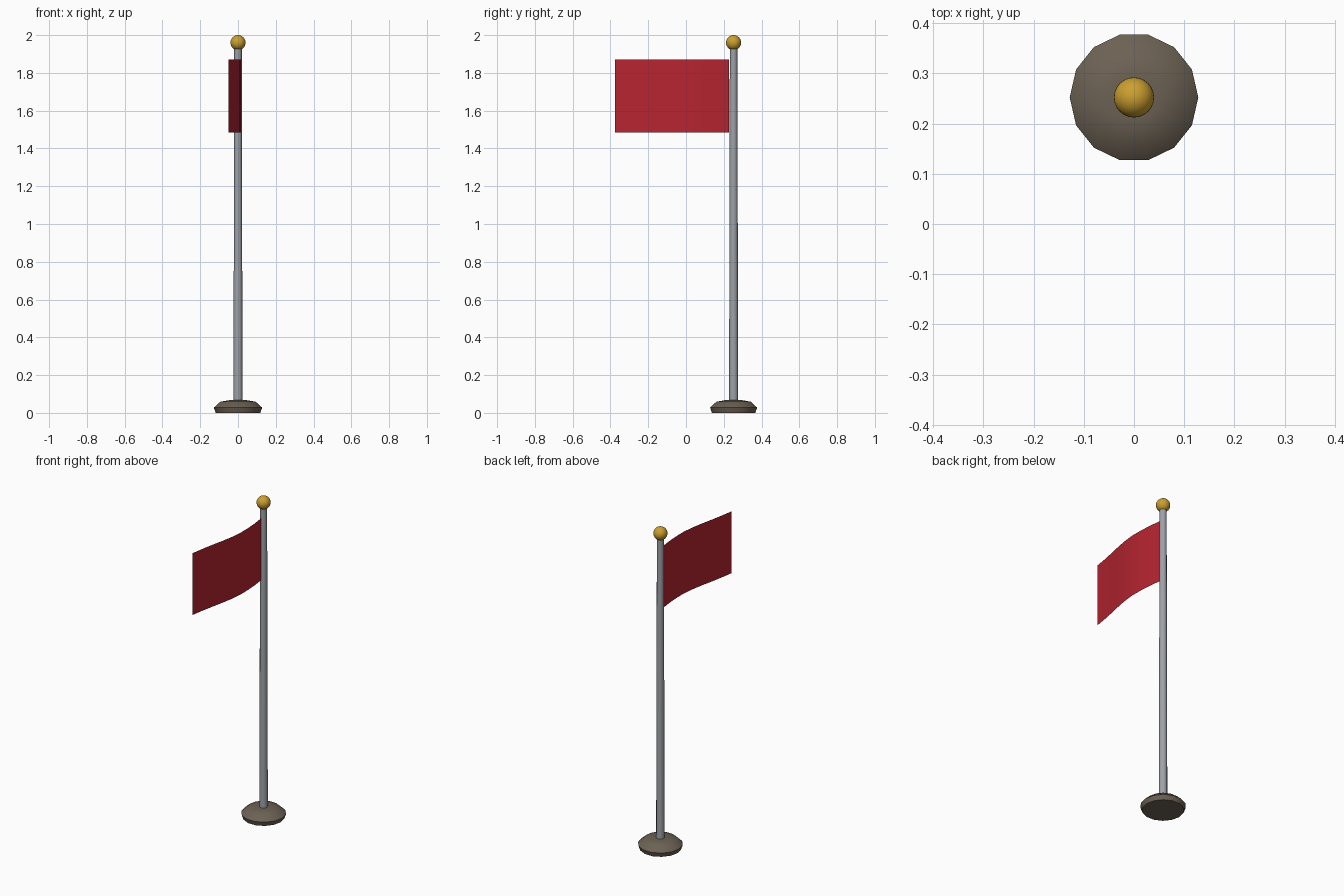
import bpy, bmesh, math

if "Cube" in bpy.data.objects:
    bpy.data.objects.remove(bpy.data.objects["Cube"])

POLE_Y = 0.252


def material(name, rgb):
    m = bpy.data.materials.new(name)
    m.diffuse_color = (*rgb, 1)
    m.use_nodes = True
    m.node_tree.nodes["Principled BSDF"].inputs["Base Color"].default_value = m.diffuse_color
    return m


STEEL = material("grey steel", (0.34, 0.365, 0.39))
STONE = material("brown stone", (0.15, 0.12, 0.088))
GOLD = material("gold", (0.60, 0.35, 0.03))
RED = material("red cloth", (0.47, 0.018, 0.03))


def finish(name, bm, mat, angle):
    me = bpy.data.meshes.new(name)
    bm.to_mesh(me)
    bm.free()
    me.materials.append(mat)
    ob = bpy.data.objects.new(name, me)
    bpy.context.collection.objects.link(ob)
    bpy.ops.object.select_all(action='DESELECT')
    ob.select_set(True)
    bpy.context.view_layer.objects.active = ob
    bpy.ops.object.shade_smooth_by_angle(angle=math.radians(angle))
    return ob


def lathe(name, profile, sides, mat, angle=50):
    """Closed solid of revolution from (radius, z) points, bottom to top."""
    bm = bmesh.new()
    rings = []
    for r, z in profile:
        rings.append([bm.verts.new((r * math.cos(2 * math.pi * i / sides),
                                    POLE_Y + r * math.sin(2 * math.pi * i / sides), z))
                      for i in range(sides)])
    for a, b in zip(rings, rings[1:]):
        for i in range(sides):
            j = (i + 1) % sides
            bm.faces.new((a[i], a[j], b[j], b[i]))
    bm.faces.new(rings[0][::-1])
    bm.faces.new(rings[-1])
    return finish(name, bm, mat, angle)


# Rounded stone foot
lathe("base", [(0.118, 0), (0.128, 0.028), (0.0935, 0.059), (0.048, 0.067)], 14, STONE)

# Slightly tapered pole
lathe("pole", [(0.024, 0.03), (0.020, 1.95)], 12, STEEL)

# Ball on top
bm = bmesh.new()
bmesh.ops.create_uvsphere(bm, u_segments=24, v_segments=16, radius=0.04)
bmesh.ops.translate(bm, verts=bm.verts, vec=(0, POLE_Y, 1.96))
finish("finial", bm, GOLD, 60)

# Thin waving cloth sheet, bowed to one side near the pole and the other at the tip
wave = [0, 0.0095, 0.0145, 0.015, 0.007, -0.007, -0.023, -0.038, -0.05]
bm = bmesh.new()
columns = []
for i, x in enumerate(wave):
    y = 0.228 - 0.604 * i / (len(wave) - 1)
    columns.append([bm.verts.new((x, y, z)) for z in (1.485, 1.87)])
for a, b in zip(columns, columns[1:]):
    bm.faces.new((b[0], a[0], a[1], b[1]))
finish("flag", bm, RED, 60)
